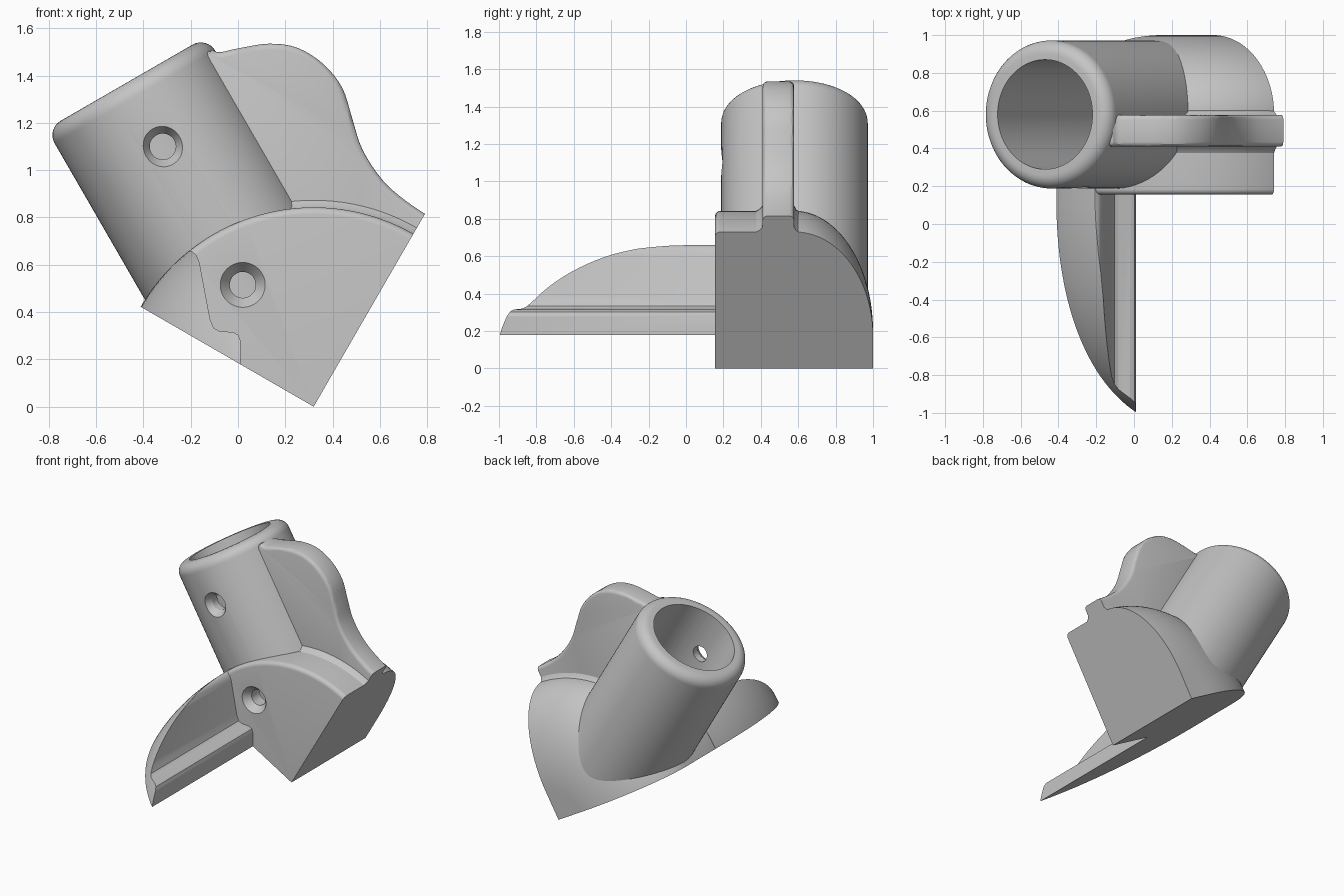
import bpy, bmesh, math
from mathutils import Matrix, Vector

if "Cube" in bpy.data.objects:
    bpy.data.objects.remove(bpy.data.objects["Cube"])

CX, CY = 0.32, 0.58          # corner where the bore axis meets the mitre
R, BORE, TUBE = 0.845, 0.29, 0.392

grey = bpy.data.materials.new("plain grey")
grey.use_nodes = True
colour = (0.56, 0.56, 0.56, 1)
grey.diffuse_color = colour
grey.node_tree.nodes["Principled BSDF"].inputs["Base Color"].default_value = colour


def finish(name, bm, matrix=Matrix()):
    bmesh.ops.remove_doubles(bm, verts=bm.verts, dist=1e-5)
    bmesh.ops.recalc_face_normals(bm, faces=bm.faces)
    if bm.calc_volume(signed=True) < 0:
        bmesh.ops.reverse_faces(bm, faces=bm.faces)
    mesh = bpy.data.meshes.new(name)
    bm.transform(matrix)
    bm.to_mesh(mesh)
    bm.free()
    mesh.materials.append(grey)
    ob = bpy.data.objects.new(name, mesh)
    bpy.context.collection.objects.link(ob)
    return ob


def lathe(name, profile, matrix, steps=96):
    """Revolve (radius, height) points around local z."""
    bm = bmesh.new()
    rings = []
    for r, h in profile:
        count = steps if r > 1e-6 else 1
        rings.append([bm.verts.new((r * math.cos(math.tau * i / steps),
                                    r * math.sin(math.tau * i / steps), h))
                      for i in range(count)])
    for a, b in zip(rings, rings[1:]):
        for i in range(steps):
            j = (i + 1) % steps
            loop = [a[i % len(a)], a[j % len(a)], b[j % len(b)], b[i % len(b)]]
            bm.faces.new(list(dict.fromkeys(loop)))
    return finish(name, bm, matrix)


def prism(name, outline, y0, y1):
    """Extrude an x-z outline along y."""
    bm = bmesh.new()
    near, far = ([bm.verts.new((x, y, z)) for x, z in outline] for y in (y0, y1))
    bm.faces.new(near)
    bm.faces.new(far[::-1])
    for i in range(len(near)):
        bm.faces.new((near[i - 1], near[i], far[i], far[i - 1]))
    return finish(name, bm)


def spline(pts, n=4):
    """Smooth curve through the points."""
    p = [Vector(q) for q in pts]
    p = [2 * p[0] - p[1]] + p + [2 * p[-1] - p[-2]]
    out = []
    for a, b, c, d in zip(p, p[1:], p[2:], p[3:]):
        for i in range(n):
            t = i / n
            out.append(0.5 * (2 * b + (c - a) * t + (2 * a - 5 * b + 4 * c - d) * t**2
                              + (3 * b - a - 3 * c + d) * t**3))
    return [tuple(v) for v in out + [p[-2]]]


def arc(cr, ch, ar, ah, a0, a1, n, power=1.0):
    points = []
    for i in range(n + 1):
        a = math.radians(a0 + (a1 - a0) * i / n)
        u, v = (math.copysign(abs(w) ** power, w) for w in (math.cos(a), math.sin(a)))
        points.append((max(0, cr + ar * u), ch + ah * v))
    return points


def apply_modifier(ob, mod):
    bpy.context.view_layer.objects.active = ob
    bpy.ops.object.modifier_apply(modifier=mod.name)


def combine(ob, other, operation):
    mod = ob.modifiers.new("combine", 'BOOLEAN')
    mod.operation, mod.solver, mod.object = operation, 'EXACT', other
    apply_modifier(ob, mod)


along_tube = Matrix.Translation((CX, CY, 0)) @ Matrix.Rotation(math.radians(-30), 4, 'Y')


def along_y(x, z):
    return Matrix.Translation((x, 0, z)) @ Matrix.Rotation(math.radians(-90), 4, 'X')


# Socket tube with a rounded rim
top, rim = 1.582, 0.07
tube = lathe("socket_tube", [(0, -0.5), (TUBE, -0.5)]
             + arc(TUBE - rim, top - rim, rim, rim, 0, 90, 8) + [(0, top)], along_tube)

# Hub with a flat front and domed back, its axis just outside the trimmed corner
hub = lathe("hub", [(0, 0.155)] + arc(R - 0.03, 0.185, 0.03, 0.03, -90, 0, 5)
            + arc(0.2, CY, R - 0.2, 0.42, 0, 90, 28) + [(0, 1.0)],
            along_y(CX + 0.001, -0.002), 128)

# Curved stiffening rib with softened edges
rib_top = spline([(-0.12, 1.515), (-0.08, 1.499), (0, 1.515), (0.13, 1.535), (0.25, 1.518),
                  (0.36, 1.45), (0.44, 1.35), (0.48, 1.23), (0.525, 1.09), (0.61, 0.96),
                  (0.71, 0.87), (0.83, 0.79)])
rib = prism("rib", rib_top + [(0.6, 0.3), (0, 0.8), (-0.2, 1.4)], 0.41, 0.578)
bevel = rib.modifiers.new("soft edges", 'BEVEL')
bevel.width, bevel.segments, bevel.use_clamp_overlap = 0.025, 3, False
bevel.limit_method, bevel.angle_limit = 'ANGLE', math.radians(75)
apply_modifier(rib, bevel)

# Blend between the hub and the rib, kept to the outer side of the tube
foot = lathe("rib_foot", [(0.6, 0.375), (R - 0.002, 0.375), (R + 0.008, 0.392),
                          (R + 0.03, 0.412), (R + 0.03, 0.576), (R + 0.005, 0.59),
                          (R - 0.01, 0.61), (0.6, 0.61), (0.6, 0.375)], along_y(CX, 0), 128)
side = prism("side", [(0.05, 0), (2, 0), (2, 2), (0.05, 2)], 0, 1)
combine(foot, side, 'INTERSECT')

# Long flange, L-shaped in section, with a rounded taper towards its tip
flange = prism("flange", [(0.01, -0.1), (0.01, 0.28), (0.002, 0.303), (-0.02, 0.315),
                          (-0.08, 0.32), (-0.103, 0.333), (-0.118, 0.37), (-0.163, 0.61),
                          (-0.175, 0.64), (-0.195, 0.657), (-0.22, 0.665), (-0.9, 0.68),
                          (-0.9, -0.1)], -1.0, 0.25)
taper = lathe("taper", arc(0, 0.155, R, 1.24, -90, 0, 40, 2 / 2.2) + [(R, 0.3), (0, 0.3)],
              along_y(CX, 0), 128)
combine(flange, taper, 'INTERSECT')

# Straight bore, countersunk screw holes, then the flat base and mitred end
bore = lathe("bore", [(0, -1), (BORE, -1), (BORE, 2), (0, 2)], along_tube)
tube_hole, hub_hole = [
    lathe("hole", [(0, 0), (radius, 0), (radius, y), (0.055, y + 0.05),
                   (0.055, 0.55), (0, 0.55)], along_y(x, z), 48)
    for x, z, y, radius in ((-0.318, 1.1, 0.19, 0.086), (0.02, 0.515, 0.155, 0.095))]
c, left, up = Vector((CX, 0)), Vector((-0.866, 0.5)) * 4, Vector((0.5, 0.866)) * 4
wedge = prism("wedge", [tuple(v) for v in (c, c + left, c + left + up, c + up)], -2, 2)

cuts = {tube: (tube_hole, hub_hole, bore), hub: (hub_hole, bore),
        rib: (bore,), foot: (bore,), flange: ()}
for part, cutters in cuts.items():
    for cutter in cutters:
        combine(part, cutter, 'DIFFERENCE')
    combine(part, wedge, 'INTERSECT')
for helper in (side, taper, wedge, bore, tube_hole, hub_hole):
    bpy.data.objects.remove(helper)

bpy.ops.object.select_all(action='DESELECT')
for part in cuts:
    part.select_set(True)
bpy.context.view_layer.objects.active = tube
bpy.ops.object.shade_smooth_by_angle(angle=math.radians(30))
